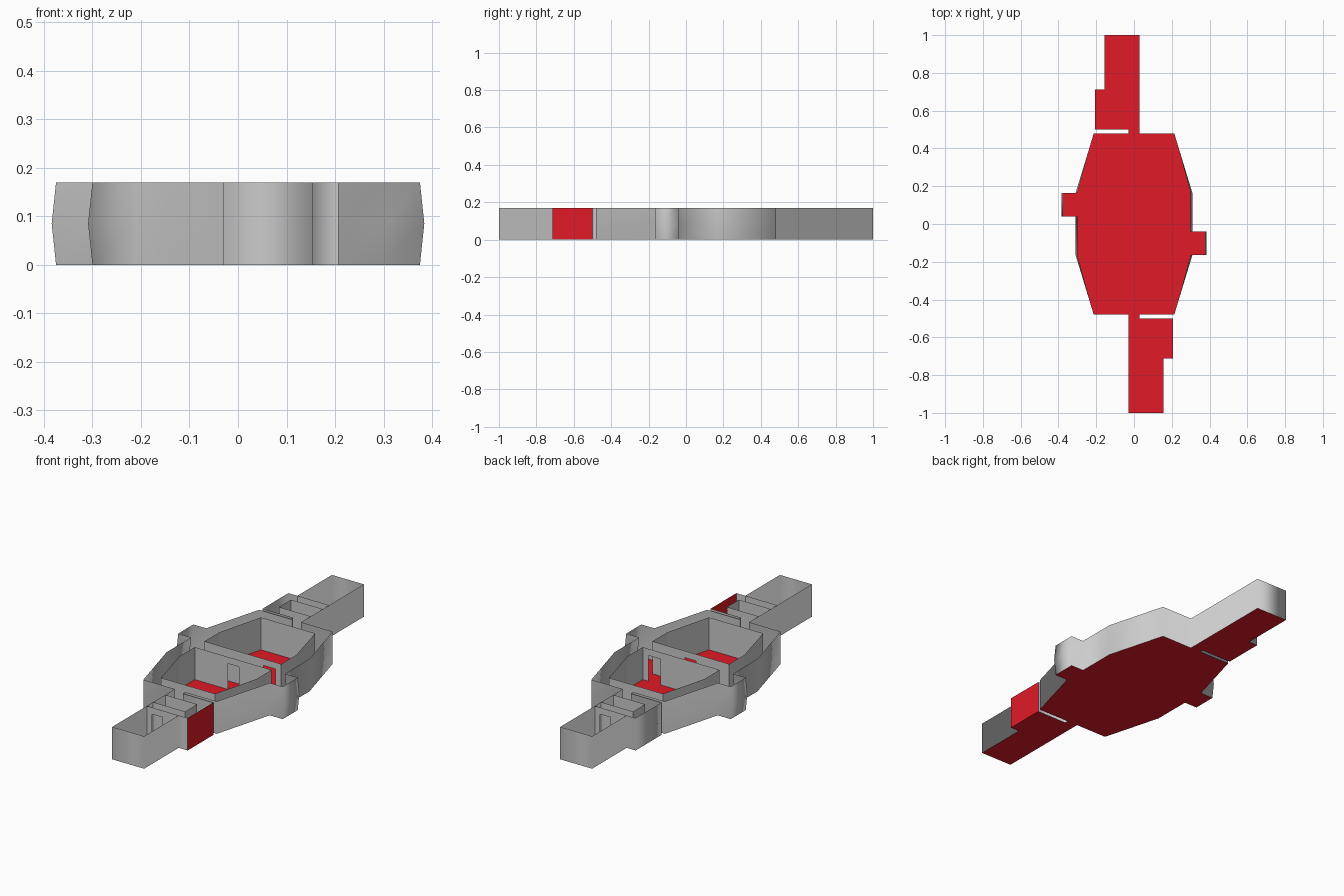
import bpy, bmesh

if "Cube" in bpy.data.objects:
    bpy.data.objects.remove(bpy.data.objects["Cube"])

H = 0.17          # wall height
DOOR_H = 0.135    # door opening height

red = bpy.data.materials.new("red")
red.diffuse_color = (0.75, 0.01, 0.02, 1)
red.use_nodes = True
red.node_tree.nodes["Principled BSDF"].inputs["Base Color"].default_value = red.diffuse_color


def finish(bm, name, material=None, smooth=False):
    bmesh.ops.remove_doubles(bm, verts=bm.verts, dist=1e-4)
    mesh = bpy.data.meshes.new(name)
    bm.to_mesh(mesh)
    bm.free()
    for p in mesh.polygons:
        p.use_smooth = smooth
    if material:
        mesh.materials.append(material)
    ob = bpy.data.objects.new(name, mesh)
    bpy.context.collection.objects.link(ob)
    return ob


def strip(bm, a, b, levels, bulge=0.0):
    """Upright sheet from a to b; the middle level bows out at the far sides."""
    def at(p, z):
        x, y = p
        if abs(x) > 0.29 and 0 < z < H:
            x += bulge if x > 0 else -bulge
        return bm.verts.new((x, y, z))
    for z0, z1 in zip(levels, levels[1:]):
        bm.faces.new([at(b, z0), at(a, z0), at(a, z1), at(b, z1)])


def inner_wall(name, pts, closed=False, door=None):
    """Sheet wall along pts; door = (x0, x1) cut in the first segment."""
    bm = bmesh.new()
    segs = list(zip(pts, pts[1:] + pts[:1] if closed else pts[1:]))
    for i, (a, b) in enumerate(segs):
        if i == 0 and door:
            d0, d1 = (door[0], a[1]), (door[1], a[1])
            strip(bm, a, d0, (0, DOOR_H, H))
            strip(bm, d0, d1, (DOOR_H, H))
            strip(bm, d1, b, (0, DOOR_H, H))
        else:
            strip(bm, a, b, (0, DOOR_H, H))
    return finish(bm, name)


def turn(pts):
    return [(-x, -y) for x, y in pts]


# Plan outline: one half, repeated by a half turn
half = [(.03, 1), (.03, .48), (.213, .48), (.3, .165), (.3, -.04),
        (.375, -.04), (.375, -.165), (.3, -.165), (.213, -.48), (.03, -.48),
        (.03, -.5), (.207, -.5), (.207, -.713), (.155, -.713), (.155, -1)]
outline = half + turn(half)
RED_SEG = 11

# Floor
bm = bmesh.new()
face = bm.faces.new([bm.verts.new((x, y, 0)) for x, y in outline])
face.normal_update()
if face.normal.z < 0:
    face.normal_flip()
bmesh.ops.triangulate(bm, faces=[face])
finish(bm, "floor", red)

# Outer walls, with one red panel
bm, panel = bmesh.new(), bmesh.new()
for i, (a, b) in enumerate(zip(outline, outline[1:] + outline[:1])):
    strip(panel if i == RED_SEG else bm, a, b, (0, H / 2, H), 0.009)
finish(bm, "outer_wall", smooth=True)
finish(panel, "red_wall_panel", red)

# Two main rooms either side of the central corridor
room = [(-.223, .04), (.223, .04), (.223, .165), (.157, .415),
        (-.157, .415), (-.223, .165)]
inner_wall("rear_room_wall", room, True, (.12, .19))
inner_wall("front_room_wall", [(x, -y) for x, y in room], True, (-.03, .035))

# End compartments: small closet and end room partition at each end
closet = [(-.03, -.66), (.155, -.66), (.155, -.56), (-.03, -.56)]
partition = [(-.03, -.713), (.155, -.713)]
for side, fn, door in (("front", list, (0, .06)), ("rear", turn, (0, -.06))):
    inner_wall(side + "_closet_wall", fn(closet))
    inner_wall(side + "_partition", fn(partition), door=door)
